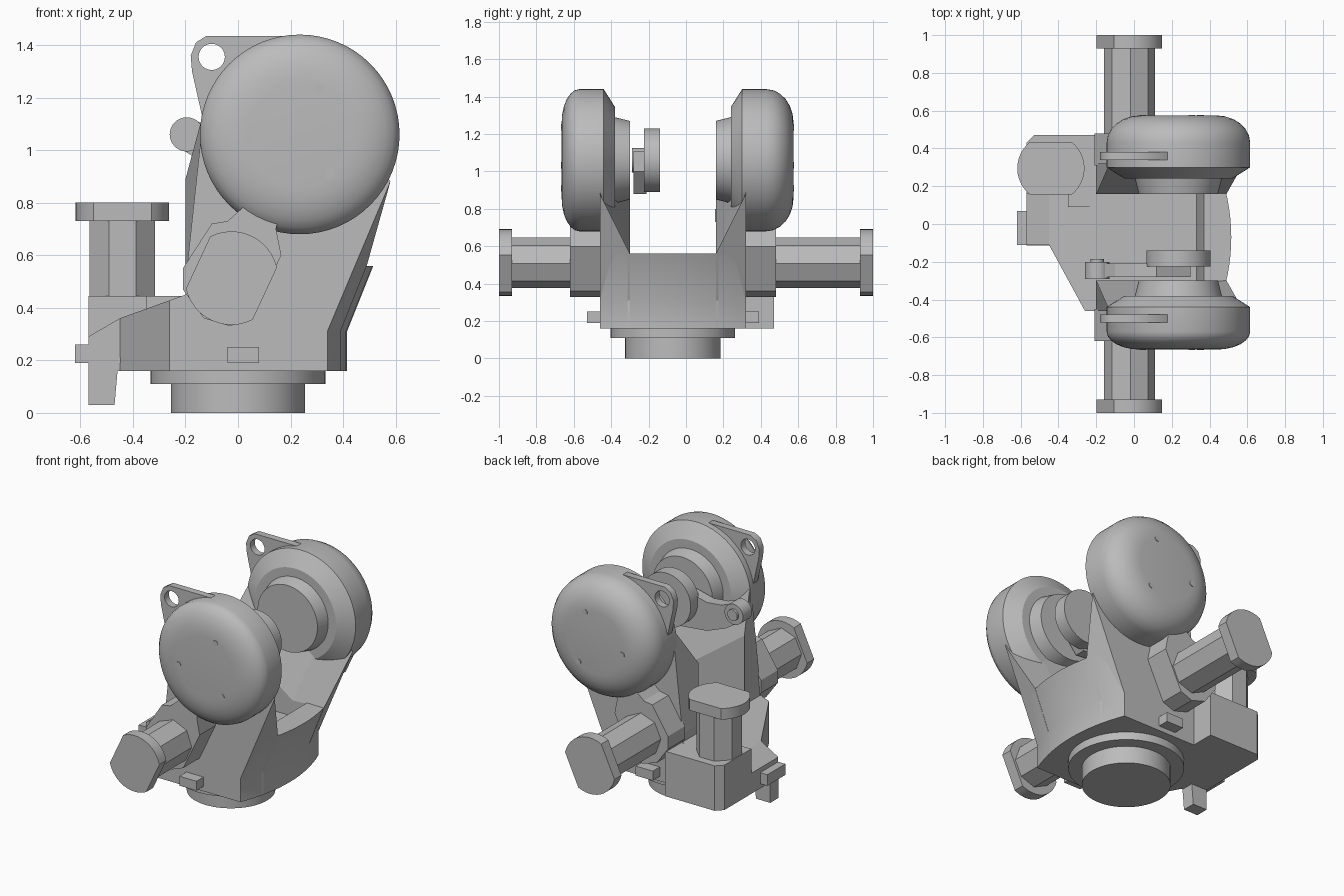
import bpy, bmesh, math
from mathutils import Vector

if "Cube" in bpy.data.objects:
    bpy.data.objects.remove(bpy.data.objects["Cube"])

grey = bpy.data.materials.new("cast_grey")
grey.use_nodes = True
GREY = (0.5, 0.5, 0.5, 1)
grey.diffuse_color = GREY
grey.node_tree.nodes["Principled BSDF"].inputs["Base Color"].default_value = GREY

MID = -0.07              # symmetry plane between the two cheeks
AXIS = (0.235, 1.06)     # shoulder axis in x, z


def finish(name, bm, smooth=False):
    bmesh.ops.recalc_face_normals(bm, faces=bm.faces)
    mesh = bpy.data.meshes.new(name)
    bm.to_mesh(mesh)
    bm.free()
    mesh.materials.append(grey)
    ob = bpy.data.objects.new(name, mesh)
    bpy.context.collection.objects.link(ob)
    if smooth:
        bpy.ops.object.select_all(action='DESELECT')
        ob.select_set(True)
        bpy.context.view_layer.objects.active = ob
        bpy.ops.object.shade_smooth_by_angle(angle=math.radians(32))
    return ob


def skin(name, rings, smooth=False):
    """Bridge equal-length rings of points and cap both ends."""
    bm = bmesh.new()
    loops = [[bm.verts.new(p) for p in ring] for ring in rings]
    for a, b in zip(loops, loops[1:]):
        for i in range(len(a)):
            j = (i + 1) % len(a)
            bm.faces.new((a[i], a[j], b[j], b[i]))
    bm.faces.new(loops[0])
    bm.faces.new(loops[-1])
    return finish(name, bm, smooth)


def place(pts, h, axis):
    return [(u, h, v) if axis == 'y' else (u, v, h) for u, v in pts]


def prism(name, pts, lo, hi, axis='y', smooth=False):
    return skin(name, [place(pts, lo, axis), place(pts, hi, axis)], smooth)


def circle(c, r, n=48, turn=0.0):
    return [(c[0] + r * math.cos(turn + math.tau * i / n),
             c[1] + r * math.sin(turn + math.tau * i / n)) for i in range(n)]


def lathe(name, c, profile, axis='y', n=64):
    return skin(name, [place(circle(c, r, n), h, axis) for h, r in profile], True)


def box(name, x, y, z):
    return prism(name, [(x[0], z[0]), (x[1], z[0]), (x[1], z[1]), (x[0], z[1])], *y)


def flat_sided(c, r, flat, tilt, n=12):
    """Circle cut by two parallel flats whose normal points along tilt."""
    half = math.acos(flat / r)
    pts = []
    for side in (0, math.pi):
        for i in range(n + 1):
            a = tilt + side + half + (math.pi - 2 * half) * i / n
            pts.append((c[0] + r * math.cos(a), c[1] + r * math.sin(a)))
    return pts


def motor(name, c, start, neck, end, axis, tilt):
    prism(name + "_barrel", circle(c, 0.135, 8, tilt + math.pi / 8), start, neck, axis)
    prism(name + "_end_cap", flat_sided(c, 0.178, 0.14, tilt), neck, end, axis, True)


# Turntable foot and flange
lathe("foot", (0, MID), [(0, 0.255), (0.12, 0.255)], 'z')
lathe("foot_flange", (0, MID), [(0.11, 0.333), (0.165, 0.333)], 'z')

# Lower body, trimmed by sloping roof planes
bm = bmesh.new()
plan = [(0.33, -0.46), (0.33, 0.32), (-0.57, 0.32), (-0.57, -0.11), (-0.45, -0.11), (-0.26, -0.46)]
base = bm.faces.new([bm.verts.new((x, y, 0.16)) for x, y in plan])
top = bmesh.ops.extrude_face_region(bm, geom=[base])["geom"]
bmesh.ops.translate(bm, vec=(0, 0, 0.29), verts=[g for g in top if isinstance(g, bmesh.types.BMVert)])
for point, normal in (((-0.45, 0, 0.36), (-0.07, 0, 0.12)), ((-0.2, 0, 0.45), (-0.09, 0, 0.25))):
    cut = bmesh.ops.bisect_plane(bm, geom=bm.verts[:] + bm.edges[:] + bm.faces[:], plane_co=point,
                                 plane_no=Vector(normal).normalized(), clear_outer=True)
    bmesh.ops.holes_fill(bm, edges=[e for e in bm.edges if e.is_boundary], sides=0)
finish("lower_body", bm)

# Bowed nose at the +x end, leaning outward above a straight skirt
rings = []
for z, lean in ((0.16, 0), (0.31, 0), (0.56, 0.1)):
    ring = [(0.31 + 0.6 * lean, 0.32, z), (0.31 + 0.6 * lean, -0.46, z)]
    for i in range(17):
        t = i / 8 - 1
        ring.append((0.34 + lean + 0.075 * (1 - t * t), MID + 0.39 * t, z))
    rings.append(ring)
skin("bowed_nose", rings, True)

# Cheeks, bevelled down toward the middle slot
outer = [(-0.2, 0.16), (0.34, 0.16), (0.34, 0.31), (0.58, 0.88), (0.45, 1.1), (-0.13, 1.15), (-0.2, 0.5)]
inner = [(-0.2, 0.16), (0.39, 0.16), (0.39, 0.31), (0.49, 0.56), (0.27, 0.55), (-0.2, 0.89), (-0.2, 0.5)]
gear = [(-0.21, 0.47), (-0.13, 0.36), (-0.03, 0.33), (0.05, 0.36), (0.165, 0.6), (0.145, 0.7),
        (0.16, 0.78), (0.05, 0.81), (-0.04, 0.73), (-0.1, 0.72), (-0.21, 0.55)]
lug = [(-0.13, 1.1), (0.2, 1.1), (0.25, 1.435), (-0.12, 1.435), (-0.16, 1.41), (-0.18, 1.36), (-0.175, 1.3)]


def lug_plate(name, y):
    curve = bpy.data.curves.new(name, 'CURVE')
    curve.dimensions = '2D'
    curve.fill_mode = 'BOTH'
    curve.extrude = 0.022
    for pts in (lug, circle((-0.1, 1.355), 0.05, 24)):
        spline = curve.splines.new('POLY')
        spline.points.add(len(pts) - 1)
        for p, (u, v) in zip(spline.points, pts):
            p.co = (u, v, 0, 1)
        spline.use_cyclic_u = True
    curve.materials.append(grey)
    ob = bpy.data.objects.new(name, curve)
    bpy.context.collection.objects.link(ob)
    ob.rotation_euler.x = math.pi / 2
    ob.location.y = y


for side, s, face, tip in (("front", -1, 0.595, 1.0), ("back", 1, 0.645, 1.0)):
    def at(d):
        return MID + s * d
    skin(side + "_cheek", [place(outer, at(0.39), 'y'), place(inner, at(0.23), 'y')])

    # Shoulder drum: inner hub, chamfer, rim and rounded dome
    dome = face - 0.5
    profile = [(0.23, 0.21), (0.31, 0.23), (0.31, 0.285), (0.37, 0.38), (0.5, 0.38)]
    for k in range(1, 7):
        a = k / 6 * math.pi / 2
        profile.append((0.5 + dome * math.sin(a), 0.2 + 0.18 * math.cos(a)))
    lathe(side + "_drum", AXIS, [(at(d), r) for d, r in profile])

    # Cover bolts
    for k in range(3):
        a = math.radians(68 + 120 * k)
        c = (AXIS[0] + 0.19 * math.cos(a), AXIS[1] + 0.19 * math.sin(a))
        prism(side + "_cover_bolt", circle(c, 0.018, 12), at(face - 0.04), at(face + 0.003))

    lug_plate(side + "_lifting_lug", at(0.43))
    prism(side + "_gear_case", gear, at(0.38), at(0.55))
    motor(side + "_motor", (-0.025, 0.513), at(0.54), s * 0.93, s * tip, 'y', math.radians(-25))
    box(side + "_plug", (-0.04, 0.08), sorted((at(0.38), at(0.46))), (0.19, 0.25))

# Corner housing with the upright motor
housing = [(-0.18, 0.09), (-0.18, 0.47), (-0.53, 0.47), (-0.57, 0.43), (-0.57, 0.16), (-0.35, 0.16), (-0.35, 0.09)]
prism("corner_housing", housing, 0.16, 0.445, 'z')
motor("upright_motor", (-0.44, 0.295), 0.44, 0.73, 0.8, 'z', math.pi / 2)

# Rear connector and hanging tab
box("connector", (-0.62, -0.5), (-0.11, 0.07), (0.19, 0.26))
box("connector_ledge", (-0.57, -0.39), (-0.115, -0.05), (0.19, 0.21))
prism("hanging_tab", [(-0.57, 0.03), (-0.47, 0.03), (-0.455, 0.2), (-0.57, 0.2)], -0.113, -0.03)

# Inner coupling disc with its rocker arm
lathe("coupling_disc", AXIS, [(-0.225, 0.17), (-0.14, 0.17)])
prism("rocker_arm", [(-0.24, 1.02), (-0.13, 0.95), (0.0, 0.9), (0.2, 0.88), (0.3, 1.0), (0.12, 1.11),
                     (0.0, 1.08), (-0.1, 1.09), (-0.19, 1.122)], -0.28, -0.21)
lathe("rocker_knob", (-0.195, 1.06), [(-0.29, 0.065), (-0.2, 0.065)], n=32)
lathe("rocker_pin", (-0.195, 1.06), [(-0.21, 0.035), (-0.185, 0.035)], n=24)
